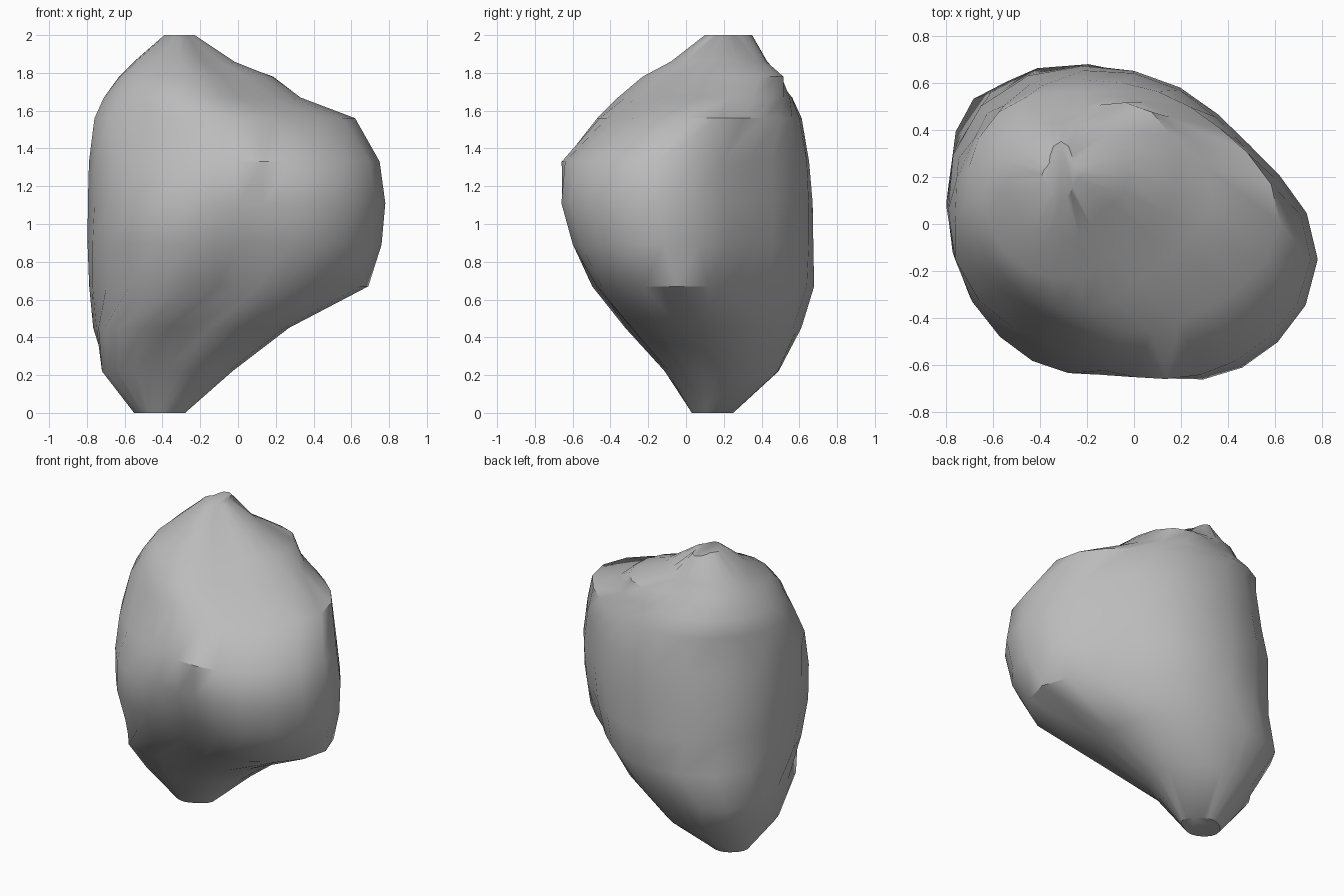
import bpy
import bmesh
from math import cos, sin, pi, radians
from mathutils import Vector

default_cube = bpy.data.objects.get("Cube")
if default_cube:
    bpy.data.objects.remove(default_cube, do_unlink=True)

SIDES = 24
UNIT = 0.01

# Cross-sections in hundredths: height, centre x, centre y,
# then eight radii counter-clockwise starting at the model's left (+x)
SECTIONS = [
    (0, -42, 13, 14, 12, 12, 12, 13, 11, 10, 10),
    (22, -38, 18, 35, 33, 31, 30, 34, 36, 28, 30),
    (45, -25, 10, 52, 50, 49, 61, 50, 53, 39, 48),
    (67, 0, -5, 69, 55, 69, 86, 77, 60, 38, 56),
    (89, 0, -12, 76, 65, 77, 90, 77, 62, 45, 62),
    (111, 0, -15, 78, 69, 80, 92, 76, 61, 49, 65),
    (133, 0, -15, 75, 67, 79, 88, 76, 52, 50, 61),
    (156, -5, 0, 67, 58, 60, 71, 71, 52, 47, 51),
    (167, -20, 10, 53, 50, 46, 53, 51, 48, 46, 40),
    (178, -25, 15, 43, 46, 33, 36, 38, 40, 38, 32),
    (186, -30, 20, 28, 25, 23, 25, 25, 25, 28, 22),
    (200, -31, 21, 8, 7, 14, 7, 8, 7, 11, 7),
]


def closed_spline(values, t):
    """Smooth periodic interpolation through evenly spaced values."""
    n = len(values)
    i = int(t)
    f = t - i
    a, b, c, d = (values[(i + k) % n] for k in (-1, 0, 1, 2))
    slope_b, slope_c = (c - a) / 2, (d - b) / 2
    return (b + f * slope_b
            + f * f * (3 * (c - b) - 2 * slope_b - slope_c)
            + f ** 3 * (2 * (b - c) + slope_b + slope_c))


def section_ring(bm, section):
    """Add one horizontal outline of the rock."""
    z, cx, cy, *radii = section
    ring = []
    for s in range(SIDES):
        angle = 2 * pi * s / SIDES
        r = closed_spline(radii, s * len(radii) / SIDES)
        point = Vector((cx + r * cos(angle), cy + r * sin(angle), z))
        ring.append(bm.verts.new(point * UNIT))
    return ring


# Rock body: loft the sections and cap both ends
bm = bmesh.new()
rings = [section_ring(bm, section) for section in SECTIONS]
for low, high in zip(rings, rings[1:]):
    for s in range(SIDES):
        n = (s + 1) % SIDES
        bm.faces.new((low[s], low[n], high[n], high[s]))
bm.faces.new(reversed(rings[0]))
bm.faces.new(rings[-1])
bmesh.ops.recalc_face_normals(bm, faces=bm.faces)

mesh = bpy.data.meshes.new("rock_body")
bm.to_mesh(mesh)
bm.free()
rock = bpy.data.objects.new("rock_body", mesh)
bpy.context.collection.objects.link(rock)

# Plain grey stone
stone = bpy.data.materials.new("grey_stone")
stone.use_nodes = True
colour = (0.5, 0.5, 0.5, 1)
stone.diffuse_color = colour
stone.node_tree.nodes["Principled BSDF"].inputs["Base Color"].default_value = colour
mesh.materials.append(stone)

# Smooth flanks with crisp caps
bpy.ops.object.select_all(action="DESELECT")
rock.select_set(True)
bpy.context.view_layer.objects.active = rock
bpy.ops.object.shade_smooth_by_angle(angle=radians(40))
